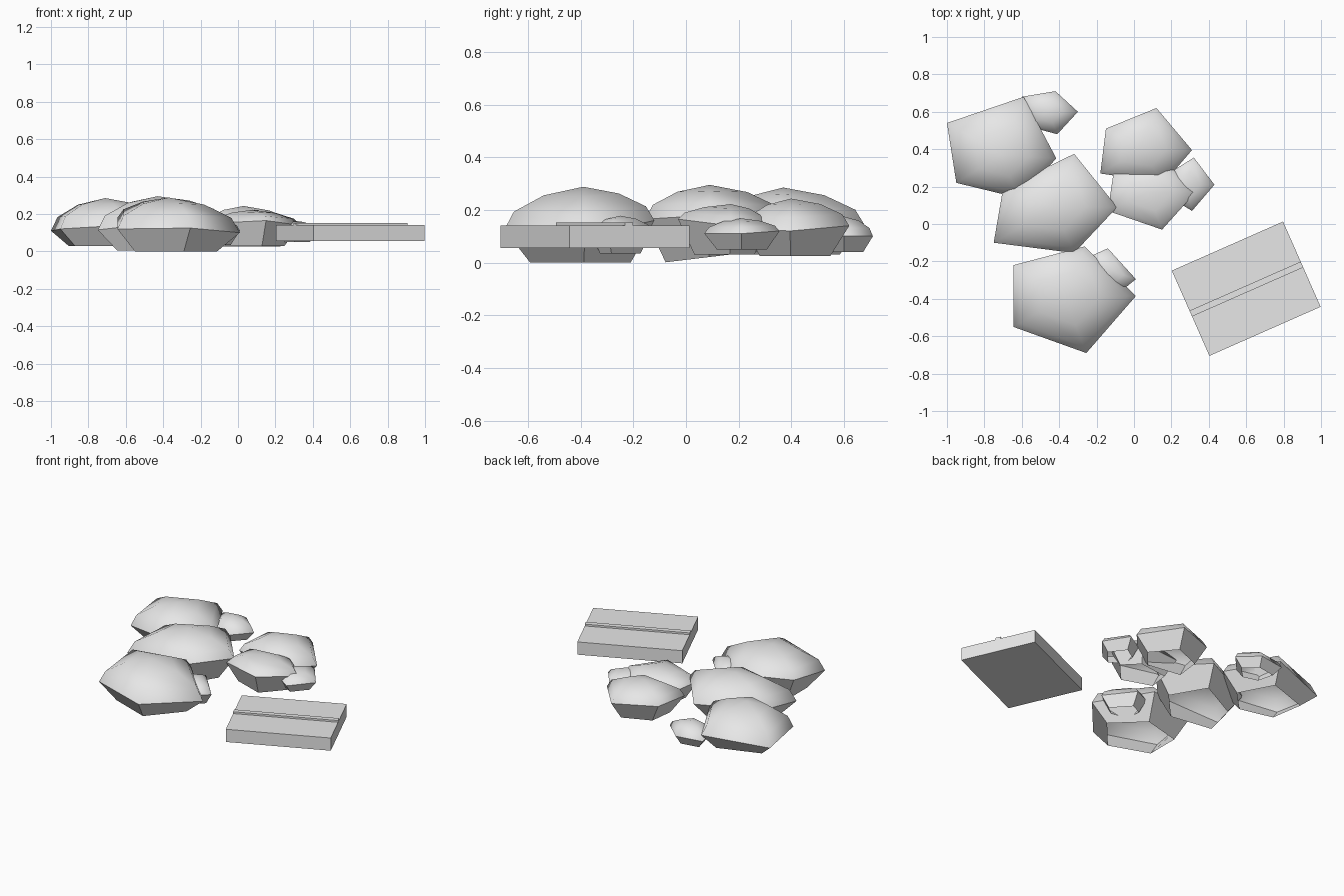
import bpy, bmesh, math
from mathutils import Vector

cube = bpy.data.objects.get("Cube")
if cube:
    bpy.data.objects.remove(cube, do_unlink=True)

stone = bpy.data.materials.new("light_grey_stone")
stone.use_nodes = True
GREY = (0.8, 0.8, 0.8, 1)
stone.diffuse_color = GREY
stone.node_tree.nodes["Principled BSDF"].inputs["Base Color"].default_value = GREY


def finish(name, bm):
    bmesh.ops.recalc_face_normals(bm, faces=bm.faces)
    mesh = bpy.data.meshes.new(name)
    bm.to_mesh(mesh)
    bm.free()
    mesh.materials.append(stone)
    obj = bpy.data.objects.new(name, mesh)
    bpy.context.collection.objects.link(obj)
    return obj


def rock(name, apex, base_z, corners, base_slope=0):
    """Five-sided hollow boulder: smooth crown above an uneven rim, tucked open underside."""
    bm = bmesh.new()
    top = Vector(apex)
    rim = [Vector(c) for c in corners]
    n = len(rim)
    mid = sum(rim, Vector()) / n

    # Underside opening, then the rim, then crown rings rising to the apex
    base = []
    for c in rim:
        p = mid.lerp(c, 0.67)
        p.z = base_z + base_slope * (p.y - mid.y)
        base.append(p)
    layers = [base, rim]
    for spread, climb in ((0.88, 0.42), (0.5, 0.8)):
        layers.append([Vector((*top.xy.lerp(c.xy, spread), c.z + (top.z - c.z) * climb))
                       for c in rim])
    rings = [[bm.verts.new(p) for p in layer] for layer in layers]
    for level, (low, high) in enumerate(zip(rings, rings[1:])):
        for i in range(n):
            j = (i + 1) % n
            bm.faces.new((low[i], low[j], high[j], high[i])).smooth = level > 0
    peak = bm.verts.new(top)
    for i in range(n):
        bm.faces.new((rings[-1][i], rings[-1][(i + 1) % n], peak)).smooth = True
    # Crisp edge around the rim
    for i in range(n):
        bm.edges.get((rings[1][i], rings[1][(i + 1) % n])).smooth = False
    return finish(name, bm)


# Large boulders
rock("front_boulder", (-0.37, -0.39, 0.288), 0.0,
     [(-0.645, -0.22, 0.18), (-0.265, -0.12, 0.16), (0.01, -0.385, 0.10),
      (-0.255, -0.69, 0.125), (-0.645, -0.55, 0.12)])
rock("middle_boulder", (-0.43, 0.09, 0.295), 0.02,
     [(-0.70, 0.19, 0.15), (-0.32, 0.375, 0.16), (-0.09, 0.09, 0.18),
      (-0.32, -0.155, 0.165), (-0.75, -0.10, 0.115)], base_slope=0.12)
rock("back_boulder", (-0.71, 0.37, 0.285), 0.03,
     [(-1.0, 0.54, 0.11), (-0.59, 0.68, 0.14), (-0.415, 0.35, 0.15),
      (-0.62, 0.14, 0.14), (-0.95, 0.22, 0.12)])

# Medium boulders
rock("back_left_boulder", (0.03, 0.40, 0.243), 0.025,
     [(-0.15, 0.51, 0.15), (0.12, 0.62, 0.14), (0.31, 0.395, 0.12),
      (0.16, 0.22, 0.13), (-0.18, 0.27, 0.14)])
rock("inner_left_boulder", (0.075, 0.17, 0.222), 0.03,
     [(-0.11, 0.27, 0.15), (0.19, 0.31, 0.14), (0.33, 0.17, 0.14),
      (0.15, -0.03, 0.165), (-0.14, 0.07, 0.15)])

# Small stones leaning against the boulders
rock("back_small_stone", (-0.46, 0.60, 0.175), 0.04,
     [(-0.60, 0.68, 0.10), (-0.42, 0.71, 0.10), (-0.30, 0.60, 0.10),
      (-0.41, 0.48, 0.10), (-0.56, 0.52, 0.10)])
rock("left_small_stone", (0.28, 0.21, 0.168), 0.05,
     [(0.20, 0.28, 0.12), (0.32, 0.355, 0.12), (0.43, 0.21, 0.11),
      (0.31, 0.07, 0.11), (0.18, 0.15, 0.12)])
rock("front_small_stone", (-0.12, -0.25, 0.178), 0.035,
     [(-0.25, -0.18, 0.12), (-0.14, -0.13, 0.12), (0.01, -0.295, 0.11),
      (-0.07, -0.36, 0.11), (-0.24, -0.33, 0.12)])


# Slab with a raised strip running along it
def block(name, size, offset_y, z_low, z_high):
    bm = bmesh.new()
    bmesh.ops.create_cube(bm, size=1)
    bmesh.ops.scale(bm, vec=(*size, z_high - z_low), verts=bm.verts)
    bmesh.ops.translate(bm, vec=(0, offset_y, 0), verts=bm.verts)
    obj = finish(name, bm)
    obj.location = (0.6, -0.346, (z_low + z_high) / 2)
    obj.rotation_euler.z = math.radians(23.8)


block("slab", (0.65, 0.498), 0, 0.055, 0.14)
block("slab_strip", (0.65, 0.034), -0.002, 0.13, 0.152)
